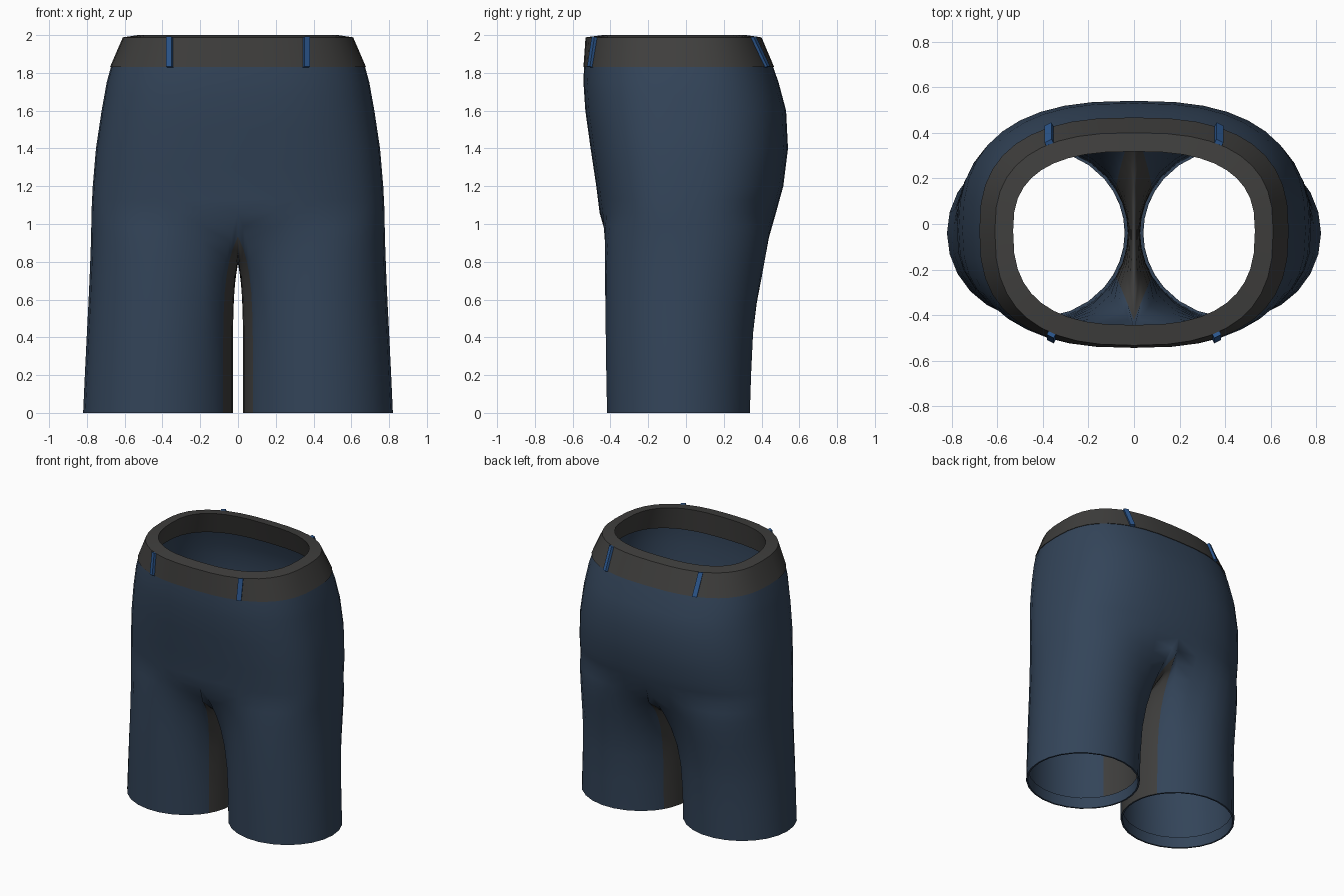
import bpy, bmesh, math
from mathutils import Vector

if "Cube" in bpy.data.objects:
    bpy.data.objects.remove(bpy.data.objects["Cube"])


def material(name, rgb):
    m = bpy.data.materials.new(name)
    m.diffuse_color = (*rgb, 1)
    m.use_nodes = True
    m.node_tree.nodes["Principled BSDF"].inputs["Base Color"].default_value = m.diffuse_color
    return m


DENIM = material("dark blue cloth", (0.033, 0.058, 0.100))
GREY = material("charcoal cloth", (0.050, 0.049, 0.047))
BLUE = material("bright blue cloth", (0.025, 0.095, 0.270))

# height, half width, front y, back y
SHAPE = [(0, .82, -.42, .34), (.4, .802, -.428, .353), (.6, .793, -.432, .372),
         (.8, .786, -.438, .408), (1.0, .779, -.45, .46), (1.2, .769, -.475, .515),
         (1.4, .752, -.505, .54), (1.6, .722, -.533, .53), (1.75, .695, -.543, .49),
         (1.83, .672, -.54, .46)]
CY = -.03


def shape(z):
    for a, b in zip(SHAPE, SHAPE[1:]):
        if z <= b[0]:
            f = (z - a[0]) / (b[0] - a[0])
            return [p + (q - p) * f for p, q in zip(a, b)][1:]
    return SHAPE[-1][1:]


def oval(w, front, back, t, z):
    """Squarish oval; t runs from -90 (front) through 0 (side) to 90 (back)."""
    c, s = math.cos(t), math.sin(t)
    h = (back - CY) if s > 0 else (CY - front)
    x = 0 if abs(c) < 1e-5 else math.copysign(abs(c) ** .77, c) * w
    return Vector((x, CY + math.copysign(abs(s) ** .77, s) * h, z))


def leg(z, a, inset=0):
    w, f, b = shape(z)
    cx, cy = (w + .027) / 2, (f + b) / 2
    return Vector((cx + ((w - .027) / 2 - inset) * math.cos(a),
                   cy + ((b - f) / 2 - inset) * math.sin(a), z))


def finish(name, bm, mats, angle=50):
    bmesh.ops.recalc_face_normals(bm, faces=bm.faces)
    me = bpy.data.meshes.new(name)
    bm.to_mesh(me)
    bm.free()
    for m in mats:
        me.materials.append(m)
    ob = bpy.data.objects.new(name, me)
    bpy.context.collection.objects.link(ob)
    bpy.context.view_layer.objects.active = ob
    ob.select_set(True)
    bpy.ops.object.shade_smooth_by_angle(angle=math.radians(angle))
    ob.select_set(False)
    return ob


# Shorts: one half, with leg columns running up to the crotch seam or the waist
OUT, INN, FORK, SPLIT = 20, 8, math.radians(140), 1.06
bm = bmesh.new()
cols = OUT + INN


def leg_angle(i):
    if i <= OUT:
        return -FORK + 2 * FORK * i / OUT
    return FORK + (2 * math.pi - 2 * FORK) * (i - OUT) / INN


def split_point(i):
    w, f, b = shape(SPLIT)
    if i <= OUT:
        return oval(w, f, b, math.pi * (i / OUT - .5), SPLIT)
    u = math.pi * (i - OUT) / INN
    y = (f + b) / 2 + (b - f) / 2 * math.cos(u)
    return Vector((0, y, SPLIT - .27 * math.sin(u) ** .8))


rows = []
for s in (0, .2, .4, .55, .68, .78, .86, .93, 1):
    row = []
    for i in range(cols):
        top = split_point(i)
        p = leg(top.z * s, leg_angle(i))
        k = s ** (3.5 if i <= OUT else 6)
        p.x += (top.x - p.x) * k
        p.y += (top.y - p.y) * k
        row.append(bm.verts.new(p))
    rows.append(row)
for lo, hi in zip(rows, rows[1:]):
    for i in range(cols):
        j = (i + 1) % cols
        f = bm.faces.new((lo[i], lo[j], hi[j], hi[i]))
        # grey inner thigh panel
        f.material_index = int(OUT + 1 <= i <= cols - 2)

# Hips above the crotch
prev = rows[-1][:OUT + 1]
for z in (1.13, 1.2, 1.3, 1.4, 1.5, 1.6, 1.68, 1.75, 1.835):
    cur = [bm.verts.new(oval(*shape(z), math.pi * (i / OUT - .5), z)) for i in range(OUT + 1)]
    for i in range(OUT):
        bm.faces.new((prev[i], prev[i + 1], cur[i + 1], cur[i]))
    prev = cur

# Folded hem inside the leg opening
prev = rows[0]
for z, inset in ((0, .012), (.08, .014)):
    cur = [bm.verts.new(leg(z, leg_angle(i), inset)) for i in range(cols)]
    for i in range(cols):
        j = (i + 1) % cols
        bm.faces.new((prev[i], prev[j], cur[j], cur[i]))
    prev = cur
shorts = finish("shorts", bm, [DENIM, GREY], 75)
mod = shorts.modifiers.new("mirror", "MIRROR")
mod.use_clip = True
mod.merge_threshold = .0005

# Waistband: closed ring with a sloping outside and a flat rim
BAND = [(.678, -.543, .467, 1.83), (.61, -.532, .40, 1.988),
        (.53, -.443, .318, 2.0), (.59, -.46, .375, 1.83)]
bm = bmesh.new()
N = 40
rings = [[bm.verts.new(oval(w, f, b, 2 * math.pi * i / N, z)) for i in range(N)]
         for w, f, b, z in BAND]
for k in range(4):
    a, b = rings[k], rings[(k + 1) % 4]
    for i in range(N):
        j = (i + 1) % N
        bm.faces.new((a[i], a[j], b[j], b[i]))
finish("waistband", bm, [GREY], 40)


# Belt loops: thin straps lying on the band
def belt_loop(name, x, side):
    def on_band(k):
        w, f, b, z = BAND[k]
        c = (abs(x) / w) ** (1 / .77)
        return oval(w, f, b, side * math.acos(c), z)
    lo, hi = on_band(0), on_band(1)
    out = Vector((.45, side * .9, .25)).normalized()
    wide = Vector((.9, -side * .45, 0)).normalized() * .017
    bm = bmesh.new()
    verts = []
    for p in (lo, hi):
        for d, e in ((-1, -.008), (1, -.008), (1, .016), (-1, .016)):
            q = p + wide * d + out * e
            verts.append(bm.verts.new((math.copysign(1, x) * q.x, q.y, q.z)))
    for i in range(4):
        j = (i + 1) % 4
        bm.faces.new((verts[i], verts[j], verts[j + 4], verts[i + 4]))
    bm.faces.new(verts[:4])
    bm.faces.new(verts[4:])
    finish(name, bm, [BLUE], 30)


for sx, label in ((-1, "left"), (1, "right")):
    belt_loop("front_belt_loop_" + label, sx * .36, -1)
    belt_loop("back_belt_loop_" + label, sx * .37, 1)
